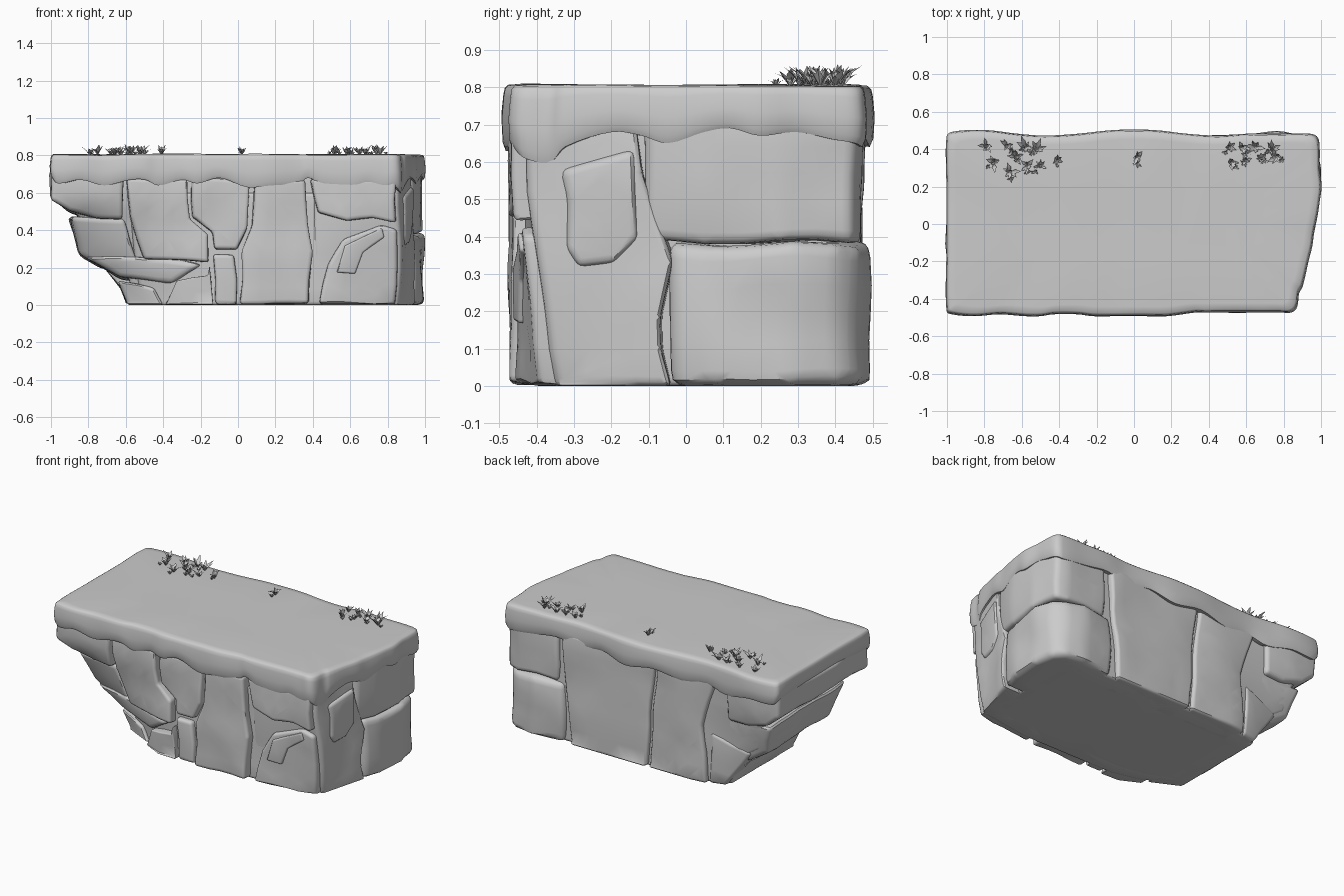
import bpy, bmesh, math, random
from mathutils import Vector, noise

random.seed(4)
if "Cube" in bpy.data.objects:
    bpy.data.objects.remove(bpy.data.objects["Cube"])

UNIT = 0.01  # outlines are written in hundredths


def make_material(name, value):
    mat = bpy.data.materials.new(name)
    mat.use_nodes = True
    colour = (value, value, value, 1)
    mat.diffuse_color = colour
    mat.node_tree.nodes["Principled BSDF"].inputs["Base Color"].default_value = colour
    return mat


stone = make_material("stone grey", 0.6)


def finish(bm, name, angle=40):
    bmesh.ops.recalc_face_normals(bm, faces=bm.faces)
    mesh = bpy.data.meshes.new(name)
    bm.to_mesh(mesh)
    bm.free()
    obj = bpy.data.objects.new(name, mesh)
    bpy.context.collection.objects.link(obj)
    mesh.materials.append(stone)
    bpy.ops.object.select_all(action="DESELECT")
    obj.select_set(True)
    bpy.context.view_layer.objects.active = obj
    bpy.ops.object.shade_smooth_by_angle(angle=math.radians(angle))


# How an outline point and a sweep distance become a position;
# stones on the +x end follow its slant
PLACE = {
    "x": lambda a, b, c: Vector((c + 0.23 * a, a, b)) * UNIT,
    "y": lambda a, b, c: Vector((a, c, b)) * UNIT,
    "z": lambda a, b, c: Vector((a, b, c)) * UNIT,
}


def weather(co, rough):
    """Lean the lower wall inward near its corners and roughen it."""
    low = max(0, 0.55 - co.z)
    if co.y < 0:
        lean = max(0, -0.25 - co.x) * 0.9 + max(0, co.x - 0.5) * 0.3
    else:
        lean = max(0, -0.4 - co.x) * 0.45
    co.y -= lean * low * max(-1, min(1, co.y / 0.42))
    if co.z > 0.01:
        co += noise.noise_vector(co * 5) * 0.015 * rough
    co.z = max(co.z, 0)


def rock(name, outline, start, end, axis="y", bevel=2.0, rough=1.0, shrink=0.0):
    """Bevelled, weathered chunk: an outline swept along one axis."""
    bm = bmesh.new()
    mid_a = sum(p[0] for p in outline) / len(outline)
    mid_b = sum(p[1] for p in outline) / len(outline)
    rings = []
    for level, scale in ((start, 1 - shrink), (end, 1)):
        rings.append([bm.verts.new(PLACE[axis](mid_a + (a - mid_a) * scale,
                                               mid_b + (b - mid_b) * scale, level))
                      for a, b in outline])
    lower, upper = rings
    bm.faces.new(lower)
    bm.faces.new(upper)
    for i in range(len(outline)):
        j = (i + 1) % len(outline)
        bm.faces.new((lower[i], lower[j], upper[j], upper[i]))
    bmesh.ops.recalc_face_normals(bm, faces=bm.faces)
    bmesh.ops.bevel(bm, geom=bm.edges[:], offset=bevel * UNIT, segments=3,
                    profile=0.6, affect="EDGES", clamp_overlap=True)
    # Break up the broad faces
    for _ in range(3):
        bmesh.ops.triangulate(bm, faces=[f for f in bm.faces if len(f.verts) > 4])
        long_edges = [e for e in bm.edges if e.calc_length() > 0.12]
        bmesh.ops.subdivide_edges(bm, edges=long_edges, cuts=1)
    bmesh.ops.triangulate(bm, faces=[f for f in bm.faces if len(f.verts) > 4])
    for v in bm.verts:
        weather(v.co, rough)
    finish(bm, name)


# Inner mass behind the separate stones
rock("core", [(-95, 72), (-95, 57), (-85, 47), (-81, 29), (-58, 14), (-57, 0),
              (84, 0), (84, 72)], -40, 44, rough=0.4)

# Overhanging stones on the -x end, running through to the back
rock("overhang_upper", [(-100, 72), (-100, 57), (-90, 50), (-76, 46), (-62, 45), (-61, 72)],
     -46, 47, bevel=2.5)
rock("overhang_middle", [(-91, 48), (-85, 27), (-72, 19), (-52, 23), (-60, 46)],
     -42.5, 44, bevel=3, shrink=0.05)
rock("overhang_lower", [(-82, 26), (-63, 14), (-36, 12), (-20, 21), (-40, 25), (-55, 27)],
     -44, 42, bevel=3)
rock("overhang_foot", [(-64, 12), (-59, 0), (-40, 0), (-45, 9)], -44, 42)

# Front wall stones: outline and face depth
front_stones = [
    ([(-60, 68), (-27, 68), (-26, 46), (-16, 37), (-16, 22), (-32, 23), (-50, 25), (-58, 46)], -47),
    ([(-25, 68), (6, 68), (5, 40), (0, 29), (-13, 29), (-14, 38), (-25, 47)], -46),
    ([(-39, 0), (-34, 13), (-17, 16), (-16, 21), (-13, 0)], -46),
    ([(-14, 27), (-2, 27), (0, 0), (-12, 0)], -45),
    ([(8, 68), (36, 68), (37, 45), (40, 28), (38, 0), (1, 0), (2, 28), (7, 42)], -47),
    ([(38, 68), (85, 68), (85, 44), (73, 46), (58, 45), (42, 49)], -47),
    ([(43, 0), (47, 22), (56, 36), (77, 43), (85, 41), (85, 0)], -45),
]
for n, (outline, face) in enumerate(front_stones):
    rock("front_stone_%d" % (n + 1), outline, face, -30, shrink=0.03)
rock("front_plate", [(52, 18), (57, 32), (77, 41), (78, 36), (67, 28), (62, 17)], -46.3, -38, bevel=1)
rock("front_recess", [(-57, 44), (-52, 0), (84, 0), (84, 60), (-57, 60)], -41.5, -30, rough=0.4)

# Right end: a cracked corner stone beside two stacked, rounded blocks
rock("right_corner", [(-41, 0), (-4, 0), (-7, 10), (-7, 18), (-3, 33), (-12, 57), (-13, 71), (-43, 71)],
     50, 96, axis="x", bevel=2.5)
rock("right_corner_bulge", [(-34, 37), (-31, 32), (-20, 33), (-13, 39), (-14, 63), (-33, 58), (-32, 50)],
     80, 97.3, axis="x", bevel=2.5)
rock("right_back_lower", [(54, -4), (94, -4), (98, 8), (99.5, 28), (97, 41), (91, 47), (78, 49), (56, 47)],
     0, 38, axis="z", bevel=4)
rock("right_back_upper", [(58, -11), (93, -11), (97, 5), (98.5, 25), (97, 45), (90, 47.5), (60, 46)],
     38.5, 74, axis="z", bevel=3)

# Back wall slabs
back_slabs = [
    ([(57, 72), (-9, 72), (-3, 0), (51, 0)], 47),
    ([(-11, 72), (-54, 72), (-43, 38), (-46, 0), (-5, 0)], 46.5),
    ([(-48, 34), (-75, 25), (-57, 0), (-47, 0)], 45),
]
for n, (outline, face) in enumerate(back_slabs):
    rock("back_slab_%d" % (n + 1), outline, 30, face)

# Turf cap: edge points with the height of the drooping lower lip
cap_edge = [
    (-100, -46, 68), (-97, -48, 65), (-85, -49, 67), (-72, -48, 64), (-58, -49, 67), (-50, -49, 67),
    (-43, -48, 64), (-30, -48, 67), (-22, -49, 65), (-10, -49, 68), (5, -49, 63), (18, -49, 64),
    (33, -47, 65), (38, -47, 68), (46, -47, 64), (62, -47, 63), (70, -47, 65), (78, -47, 63),
    (84, -47, 64), (87, -44, 61), (88, -37, 60), (90, -33, 64), (93, -20, 68), (95, -12, 67),
    (96, -5, 65), (98, 5, 68), (99, 12, 69), (100, 20, 67), (99, 30, 68), (99, 40, 66), (98, 46, 65),
    (94, 48, 64), (76, 48, 66), (60, 48, 68), (45, 47, 65), (28, 48, 68), (10, 50, 64), (-10, 50, 67),
    (-30, 48, 64), (-48, 47, 66), (-62, 48, 63), (-80, 50, 66), (-97, 49, 66), (-100, 46, 69),
    (-100, 20, 70), (-100, -15, 70)]


def smooth_loop(points, steps):
    pts = [Vector(p) * UNIT for p in points]
    out = []
    for i in range(len(pts)):
        a, b, c, d = (pts[(i + k) % len(pts)] for k in (-1, 0, 1, 2))
        for s in range(steps):
            t = s / steps
            # Tangents limited by segment length so corners stay tight
            span = (c - b).length
            m0 = (c - a).normalized() * span
            m1 = (d - b).normalized() * span
            out.append(b * (2 * t**3 - 3 * t**2 + 1) + m0 * (t**3 - 2 * t**2 + t)
                       + c * (3 * t**2 - 2 * t**3) + m1 * (t**3 - t**2))
    return out


def build_cap():
    bm = bmesh.new()
    loop = smooth_loop(cap_edge, 4)
    # Each ring: inset, and mix between lower lip (0) and top (1)
    profile = [(0.09, 0.15), (0.03, 0.02), (0.008, 0.0), (0.0, 0.12), (-0.003, 0.45),
               (0.002, 0.8), (0.006, 0.93), (0.015, 0.985), (0.05, 1.0), (0.3, 0.99)]
    rings = []
    for inset, mix in profile:
        ring = []
        for p in loop:
            q = p - Vector((p.x, 2 * p.y, 0)) * inset
            top = 0.806 + 0.005 * noise.noise(q * 4)
            ring.append(bm.verts.new((q.x, q.y, p.z + (top - p.z) * mix)))
        rings.append(ring)
    for low, high in zip(rings, rings[1:]):
        for i in range(len(loop)):
            j = (i + 1) % len(loop)
            bm.faces.new((low[i], low[j], high[j], high[i]))
    bm.faces.new(rings[-1])
    bm.faces.new(rings[0][::-1])
    finish(bm, "turf_cap", 50)


build_cap()


def grass_tuft(bm, x, y, size):
    """Ring of folded, pointed leaves leaning outward."""
    turn = random.uniform(0, math.tau)
    count = 7
    for k in range(count):
        angle = turn + math.tau * k / count + random.uniform(-0.3, 0.3)
        out = Vector((math.cos(angle), math.sin(angle), 0))
        side = Vector((-out.y, out.x, 0))
        root = Vector((x, y, 0.8))
        lean = random.uniform(0.2, 1.0)
        length = size * random.uniform(0.75, 1.1)
        up = Vector((0, 0, 1))
        mid = root + out * length * 0.45 * lean + up * length * 0.55
        tip = root + out * length * lean + up * length * random.uniform(0.65, 1.0)
        wide = side * length * 0.18
        crease = out * length * 0.08
        a, b, c, d, e = (bm.verts.new(v) for v in (root, mid + wide, tip, mid - wide, mid + crease))
        for face in ((a, b, e), (b, c, e), (c, d, e), (d, a, e)):
            bm.faces.new(face)


clusters = {
    "grass_right": [(-79, 42), (-75, 33), (-68, 42), (-66, 28), (-63, 36), (-58, 41),
                    (-57, 31), (-52, 40), (-50, 31), (-41, 34)],
    "grass_middle": [(2, 36)],
    "grass_left": [(51, 41), (52, 33), (58, 41), (60, 34), (65, 41), (68, 35), (74, 40), (76, 36)],
}
for name, spots in clusters.items():
    bm = bmesh.new()
    for x, y in spots:
        grass_tuft(bm, x * UNIT, y * UNIT, random.uniform(0.045, 0.065))
        # A small shoot beside each tuft
        grass_tuft(bm, x * UNIT + random.uniform(-0.04, 0.04),
                   y * UNIT - random.uniform(0.01, 0.04), 0.028)
    finish(bm, name, 30)
